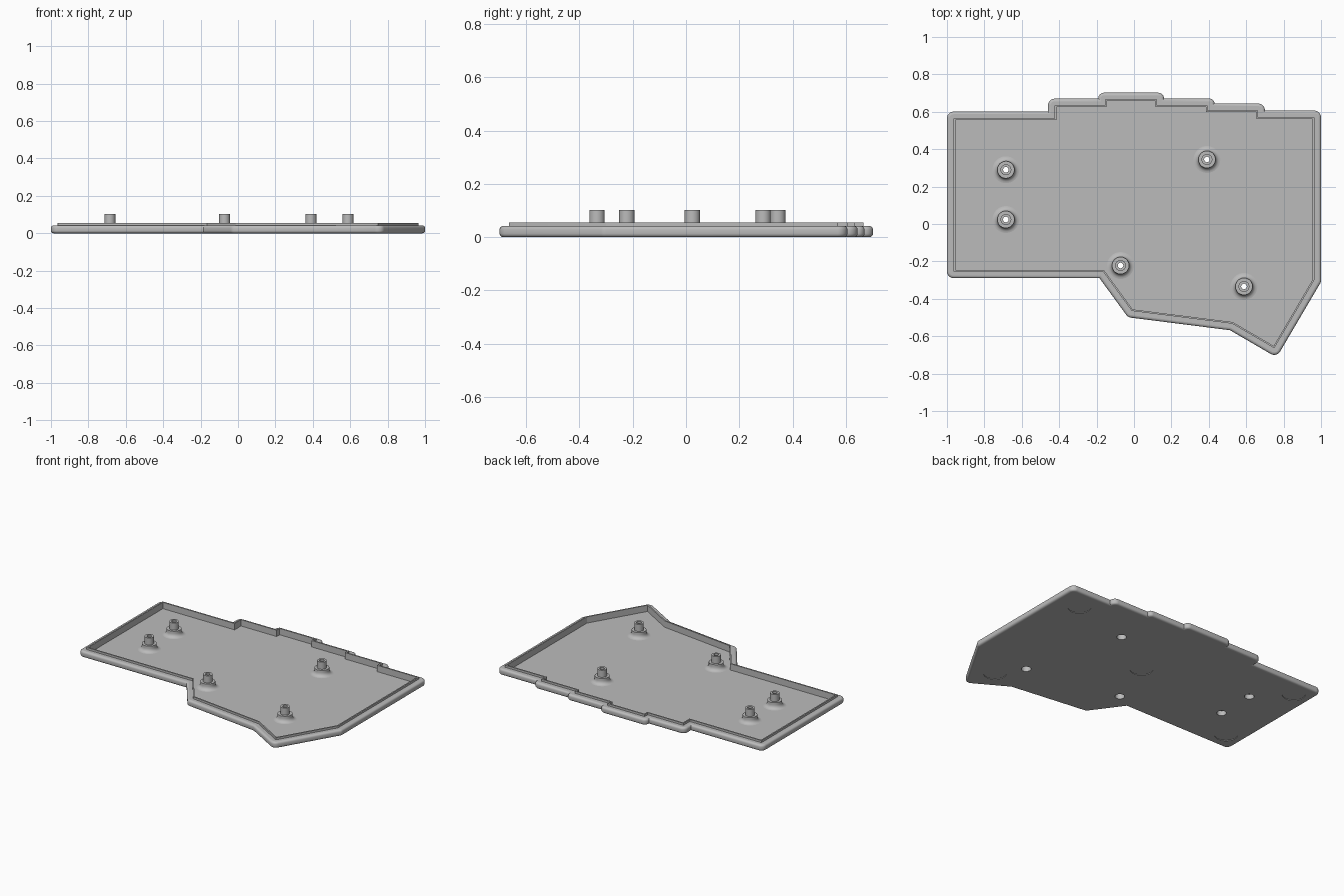
import bpy, bmesh, math
from mathutils import Vector, Matrix

cube = bpy.data.objects.get("Cube")
if cube:
    bpy.data.objects.remove(cube, do_unlink=True)

grey = bpy.data.materials.new("plain_grey")
grey.use_nodes = True
colour = (0.5, 0.5, 0.5, 1)
grey.diffuse_color = colour
grey.node_tree.nodes["Principled BSDF"].inputs["Base Color"].default_value = colour

# Outline of the raised lip, clockwise from the back left corner
OUTLINE = [Vector(p) for p in (
    (-.964, .565), (-.424, .565), (-.424, .634), (-.155, .634), (-.155, .666),
    (.124, .666), (.124, .634), (.394, .634), (.394, .608), (.664, .608),
    (.664, .57), (.964, .57), (.964, -.30), (.75, -.664), (.525, -.533),
    (-.012, -.465), (-.166, -.254), (-.964, -.254))]
SCREWS = [(-.685, .29), (-.685, .024), (.39, .345), (-.072, -.222), (.588, -.334)]
FEET = [(.825, .46), (.70, -.50), (.04, .12), (-.88, .485), (-.88, -.165)]
RIM = .036        # shoulder width outside the lip
SHOULDER = .042
LIP_TOP = .056
LIP_WIDTH = .009
FLOOR = .013
ROUND = .014      # rounding of the outer edge
CORNER_STEPS = 6


def add_object(name, bm):
    mesh = bpy.data.meshes.new(name)
    bmesh.ops.recalc_face_normals(bm, faces=bm.faces)
    bm.to_mesh(mesh)
    bm.free()
    mesh.materials.append(grey)
    obj = bpy.data.objects.new(name, mesh)
    bpy.context.collection.objects.link(obj)
    return obj


def smooth(obj):
    bpy.ops.object.select_all(action='DESELECT')
    obj.select_set(True)
    bpy.context.view_layer.objects.active = obj
    bpy.ops.object.shade_smooth_by_angle(angle=math.radians(35))
    for face in obj.data.polygons:
        if abs(face.normal.z) > .999:
            face.use_smooth = False


def offset_ring(d):
    """Outline moved outward by d, with rounded convex corners."""
    points = []
    n = len(OUTLINE)
    for i, p in enumerate(OUTLINE):
        into, out = p - OUTLINE[i - 1], OUTLINE[(i + 1) % n] - p
        radius = min(RIM, .95 * into.length, .95 * out.length) - (RIM - d)
        radius = max(radius, .001)
        a = Vector((-into.y, into.x)).normalized()
        b = Vector((-out.y, out.x)).normalized()
        mitre = (a + b) / (1 + a.dot(b))
        if into.x * out.y - into.y * out.x < 0:
            centre = p + mitre * (d - radius)
            points += [centre + radius * a.lerp(b, k / CORNER_STEPS).normalized()
                       for k in range(CORNER_STEPS + 1)]
        else:
            points.append(p + mitre * d)
    return points


def bridge(bm, low, high):
    for i in range(len(low)):
        j = (i + 1) % len(low)
        bm.faces.new((low[i], low[j], high[j], high[i]))


def quarter(start, end, steps=4):
    return [start + (end - start) * k / steps for k in range(steps + 1)]


# Tray: cross-section (offset, height) swept around the outline
section = []
for t in quarter(-math.pi / 2, 0):
    section.append((RIM - ROUND + ROUND * math.cos(t), ROUND + ROUND * math.sin(t)))
for t in quarter(0, math.pi / 2):
    section.append((RIM - ROUND + ROUND * math.cos(t),
                    SHOULDER - ROUND + ROUND * math.sin(t)))
section += [(0, SHOULDER), (0, LIP_TOP), (-LIP_WIDTH, LIP_TOP), (-LIP_WIDTH, FLOOR)]
bm = bmesh.new()
rings = [[bm.verts.new((p.x, p.y, z)) for p in offset_ring(d)] for d, z in section]
for low, high in zip(rings, rings[1:]):
    bridge(bm, low, high)
bm.faces.new(rings[0])
bm.faces.new(rings[-1])
tray = add_object("tray", bm)

# Screw holes through the floor and shallow foot recesses underneath
bm = bmesh.new()
for spots, radius, top in ((SCREWS, .03, .03), (FEET, .072, .004)):
    for x, y in spots:
        bmesh.ops.create_cone(bm, cap_ends=True, segments=32, radius1=radius,
                              radius2=radius, depth=top + .02,
                              matrix=Matrix.Translation((x, y, top / 2 - .01)))
cutter = add_object("hole_cutter", bm)
cutter.hide_render = True
cut = tray.modifiers.new("holes", 'BOOLEAN')
cut.object = cutter
cut.operation = 'DIFFERENCE'
cut.solver = 'EXACT'
bpy.context.view_layer.update()
graph = bpy.context.evaluated_depsgraph_get()
cut_mesh = bpy.data.meshes.new_from_object(tray.evaluated_get(graph))
tray.modifiers.clear()
tray.data = cut_mesh
bpy.data.objects.remove(cutter, do_unlink=True)
smooth(tray)

# Standoffs: hollow stepped posts with a flared foot
post = [(.03, FLOOR - .001), (.03, .034), (.015, .034), (.015, .102),
        (.029, .102), (.029, .054), (.046, .054)]
FLARE = .026
for t in quarter(math.pi, math.pi * 1.5, 5):
    post.append((.046 + FLARE + FLARE * math.cos(t), FLOOR + FLARE + FLARE * math.sin(t)))
post.append((.046 + FLARE, FLOOR - .001))
for number, (x, y) in enumerate(SCREWS, 1):
    bm = bmesh.new()
    turns = [math.tau * k / 32 for k in range(32)]
    loops = [[bm.verts.new((x + r * math.cos(t), y + r * math.sin(t), z)) for t in turns]
             for r, z in post]
    for low, high in zip(loops, loops[1:] + loops[:1]):
        bridge(bm, low, high)
    smooth(add_object(f"standoff_{number}", bm))
